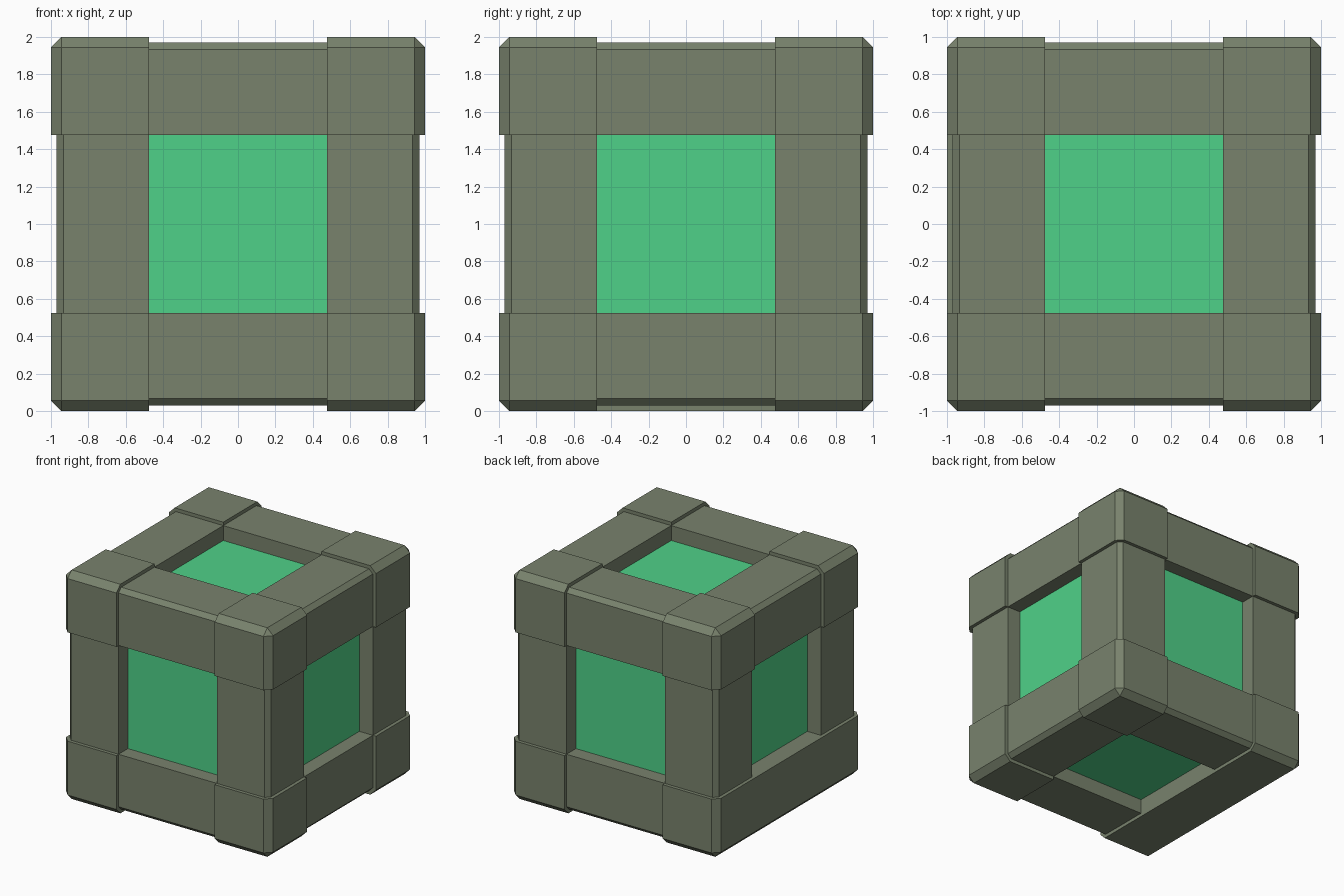
import bpy, bmesh
from itertools import product

if "Cube" in bpy.data.objects:
    bpy.data.objects.remove(bpy.data.objects["Cube"])

INNER = 0.475   # half width of the window openings


def material(name, rgb):
    m = bpy.data.materials.new(name)
    m.diffuse_color = (*rgb, 1)
    m.use_nodes = True
    m.node_tree.nodes["Principled BSDF"].inputs["Base Color"].default_value = m.diffuse_color
    return m


STONE = material("grey_green_stone", (0.190, 0.225, 0.152))
LINING = material("brown_grey_lining", (0.150, 0.122, 0.096))
GREEN = material("bright_green", (0.078, 0.640, 0.247))


def finish(name, bm, mats):
    bmesh.ops.recalc_face_normals(bm, faces=bm.faces)
    mesh = bpy.data.meshes.new(name)
    bm.to_mesh(mesh)
    bm.free()
    for m in mats:
        mesh.materials.append(m)
    obj = bpy.data.objects.new(name, mesh)
    obj.location.z = 1
    bpy.context.collection.objects.link(obj)
    return obj


def frame_block(name, signs, outer, bevel):
    """Box in one cell of the frame, chamfered on the cube's outside edges."""
    bm = bmesh.new()
    bmesh.ops.create_cube(bm, size=1)
    for v in bm.verts:
        for a, s in enumerate(signs):
            if s == 0:
                v.co[a] *= 2 * INNER
            else:
                v.co[a] = s * (INNER + outer) / 2 + v.co[a] * (outer - INNER)

    def outside(e):
        return sum(all(abs(v.co[a] - s * outer) < 1e-4 for v in e.verts)
                   for a, s in enumerate(signs) if s) >= 2

    bmesh.ops.bevel(bm, geom=[e for e in bm.edges if outside(e)], offset=bevel,
                    offset_type='OFFSET', segments=1, profile=0.5, affect='EDGES')
    finish(name, bm, [STONE])


# Corner blocks and the slightly recessed beams between them
for signs in product((-1, 0, 1), repeat=3):
    zeros = signs.count(0)
    if zeros == 0:
        frame_block("corner_block", signs, 1.0, 0.055)
    elif signs == (-1, 0, -1):
        frame_block("flush_beam", signs, 1.0, 0.055)
    elif zeros == 1:
        frame_block("edge_beam", signs, 0.97, 0.037)

# Core with a thin lining around each sunken green panel
bm = bmesh.new()
bmesh.ops.create_cube(bm, size=1.72)
panels = list(bm.faces)
bmesh.ops.inset_individual(bm, faces=panels, thickness=0.86 - 0.472)
bmesh.ops.inset_individual(bm, faces=panels, thickness=0.0005, depth=-0.02)
for f in panels:
    f.material_index = 1
finish("core_panels", bm, [LINING, GREEN])
